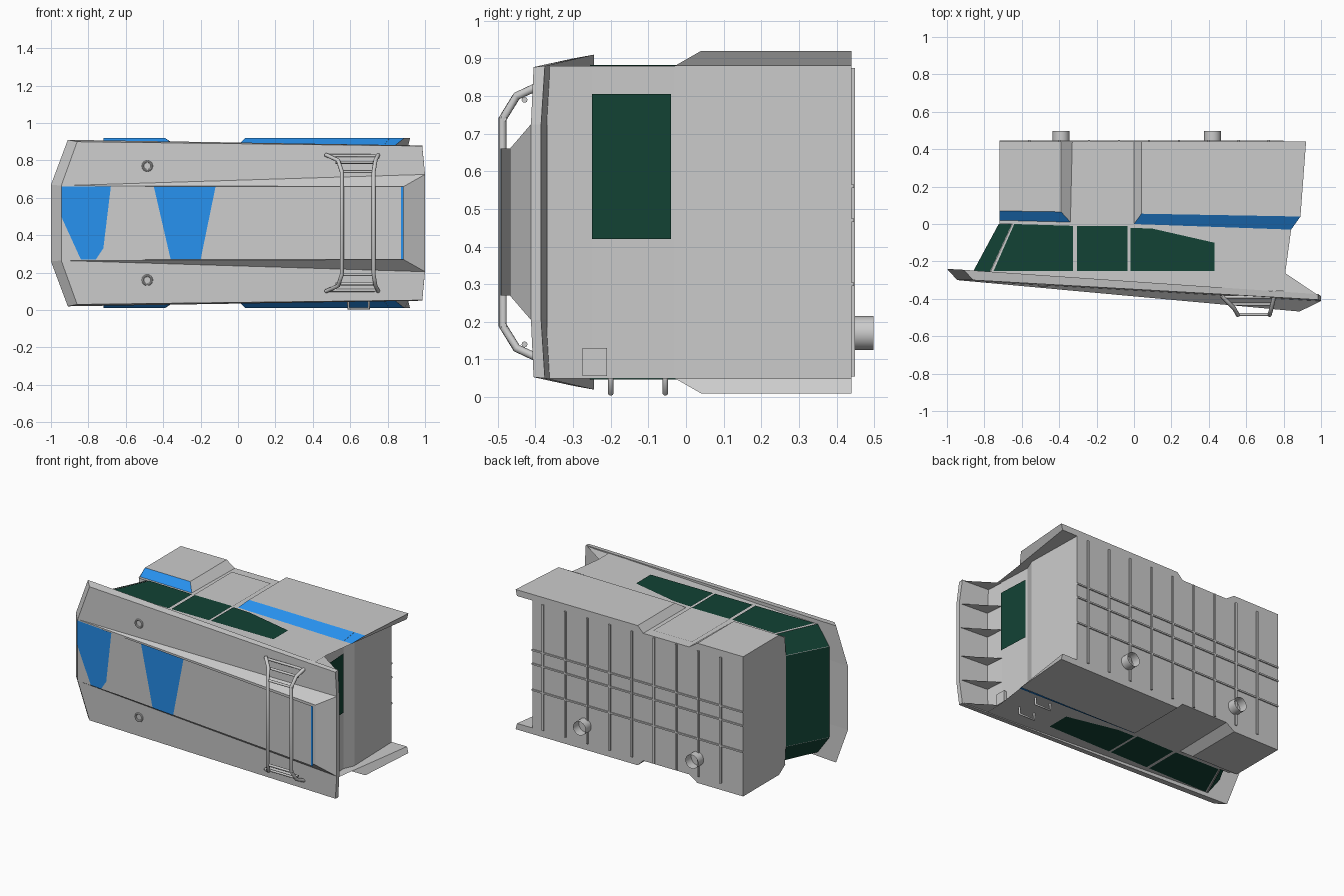
import bpy, bmesh, math
from mathutils import Vector

if "Cube" in bpy.data.objects:
    bpy.data.objects.remove(bpy.data.objects["Cube"])

C = 0.465  # mirror plane height; the cabin lies on its side


def material(name, rgb):
    m = bpy.data.materials.new(name)
    m.diffuse_color = (*rgb, 1)
    m.use_nodes = True
    m.node_tree.nodes["Principled BSDF"].inputs["Base Color"].default_value = m.diffuse_color
    return m


BLUE = material("blue_paint", (0.02, 0.28, 0.85))
GLASS = material("green_glass", (0.006, 0.055, 0.035))
FRAME = material("frame_grey", (0.42, 0.42, 0.42))
GREY = material("body_grey", (0.8, 0.8, 0.8))
WHITE = material("white_port", (1, 1, 1))


def flip(pts):
    return [(x, y, 2 * C - z) for x, y, z in reversed(pts)]


def finish(name, bm, mats=()):
    me = bpy.data.meshes.new(name)
    bm.to_mesh(me)
    bm.free()
    for m in mats:
        me.materials.append(m)
    ob = bpy.data.objects.new(name, me)
    bpy.context.collection.objects.link(ob)
    return ob


def shell(name, polys, mirror=False, mats=(), blue=()):
    """Join flat polygons; indices in blue take the second material."""
    bm = bmesh.new()
    for i, p in enumerate(polys):
        for q in ([p, flip(p)] if mirror else [p]):
            f = bm.faces.new([bm.verts.new(v) for v in q])
            f.material_index = 1 if i in blue else 0
    bmesh.ops.remove_doubles(bm, verts=bm.verts, dist=0.0005)
    bmesh.ops.recalc_face_normals(bm, faces=bm.faces)
    return finish(name, bm, mats)


def window(name, pts, out, rim=0.02, fill=GLASS):
    """Polygon with an inset rim, pushed slightly off its wall towards out."""
    bm = bmesh.new()
    o = Vector(out) * 0.004
    f = bm.faces.new([bm.verts.new(Vector(p) + o) for p in pts])
    f.normal_update()
    if f.normal.dot(o) < 0:
        f.normal_flip()
    bmesh.ops.inset_region(bm, faces=[f], thickness=rim, use_even_offset=True)
    for g in bm.faces:
        g.material_index = 1
    f.material_index = 0
    return finish(name, bm, (fill, FRAME))


def side(xy, z):
    return [(x, y, z) for x, y in xy]


def box(name, lo, hi):
    bm = bmesh.new()
    bmesh.ops.create_cube(bm, size=1)
    for v in bm.verts:
        v.co = [(a + b) / 2 + c * (b - a) for a, b, c in zip(lo, hi, v.co)]
    return finish(name, bm)


def tube(name, pts, r=0.01):
    cu = bpy.data.curves.new(name, 'CURVE')
    cu.dimensions = '3D'
    cu.bevel_depth, cu.bevel_resolution, cu.use_fill_caps = r, 2, True
    sp = cu.splines.new('POLY')
    sp.points.add(len(pts) - 1)
    for s, p in zip(sp.points, pts):
        s.co = (*p, 1)
    ob = bpy.data.objects.new(name, cu)
    bpy.context.collection.objects.link(ob)
    return ob


# side walls, running past the rear wall as thin plates
wall = [(-.72, .44), (.91, .44), (.84, -.03), (.81, -.25), (.81, -.36),
        (-.77, -.29), (-.77, -.26), (-.65, 0), (-.72, 0)]
shell("side_walls", [side(wall, .88)], True)

# widened lower side pads with blue sloping shoulders
for name, top, base in (
        ("front_pad", [(-.72, .44), (-.39, .44), (-.39, .065), (-.72, .07)],
         [(-.72, .44), (-.33, .44), (-.34, .01), (-.72, .02)]),
        ("rear_pad", [(.04, .44), (.92, .44), (.89, .04), (.04, .055)],
         [(0, .44), (.91, .44), (.84, -.03), (0, 0)])):
    T, B = side(top, .92), side(base, .88)
    quads = [T] + [[T[i], T[(i + 1) % 4], B[(i + 1) % 4], B[i]] for i in range(4)]
    shell(name, quads, True, (GREY, BLUE), (3,))

# floor with door notches
half = [(-.72, .92), (-.39, .92), (-.33, .88), (0, .88), (.04, .92), (.80, .92)]
floor = [(x, .44, z) for x, z in half]
shell("floor", [floor + flip(floor)])
for i in range(9):
    x = -.56 + i * .16
    box("floor_rib", (x - .006, .438, .055), (x + .006, .449, .875))
for z in (.30, .47, .56):
    box("floor_stringer", (-.72, .438, z - .005), (.8, .447, z + .005))

# front and rear end walls
front = [(-.72, .44, .92), (-.72, .07, .92), (-.72, .01, .88), (-.72, 0, .76)]
shell("front_wall", [front + flip(front)])
shell("front_ledge", [[(-.72, 0, .76), (-.65, 0, .88), (-.72, .01, .88)]], True)
ends = [(.80, .44, .92), (.81, .04, .92), (.78, -.03, .88), (.79, -.25, .88), (.80, -.37, .88)]
shell("rear_wall", [[a, b, (b[0], b[1], 2 * C - b[2]), (a[0], a[1], 2 * C - a[2])]
                    for a, b in zip(ends, ends[1:])])

# raked windscreen and angled corner panes
lo, hi = (-.72, 0, .76), (-.86, -.26, .76)
pane = [lo, hi] + flip([lo, hi])
shell("screen_wall", [pane])
window("windscreen", pane, (-.9, .45, 0), .03)
corner = [lo, (-.65, 0, .88), (-.77, -.26, .88), hi]
shell("corner_walls", [corner], True)
for pts, s in ((corner, 1), (flip(corner), -1)):
    window("corner_window", pts, (-.65, .33, .65 * s), .022)

# side windows, doors and portholes on both flanks
panes = [[(-.64, 0), (-.325, -.01), (-.325, -.25), (-.75, -.25)],
         [(.0, -.02), (.10, -.025), (.43, -.10), (.43, -.25), (-.02, -.25), (-.02, -.02)][1:] + [(-.02, -.02)],
         [(-.305, -.01), (-.035, -.01), (-.035, -.25), (-.305, -.25)]]
door = [(-.31, .38), (-.03, .38), (-.03, -.01), (-.31, -.01)]
for s in (1, -1):
    put = (lambda p: p) if s == 1 else flip
    for p in panes:
        window("side_window", put(side(p, .88)), (0, 0, s), .016)
    window("door", put(side(door, .88)), (0, 0, s), .014, GREY)
    port = [(-.55 + .018 * math.cos(a * math.pi / 8), .125 + .018 * math.sin(a * math.pi / 8))
            for a in range(16)]
    shell("porthole", [put(side(port, .922))], mats=(WHITE,))
window("rear_window", [(.783, -.04, .42), (.783, -.04, .805), (.793, -.25, .805), (.793, -.25, .42)],
       (1, 0, 0), .017)

# roof: visor, brim, side slopes, raised centre and soffit
A0, A1, A2 = (-1, -.24, .67), (-.91, -.245, .91), (.985, -.375, .88)
B0, B1 = (-.945, -.30, .665), (-.86, -.30, .90)
C0, C1 = (1, -.412, .725), (.985, -.405, .877)
E0 = (1, -.385, .725)
D1 = (.885, -.468, .66)


def across(a, b):
    return [a, b] + flip([a, b])


shell("roof", [[A0, A1, B1, B0], [A1, A2, C1, B1], [B0, B1, C1, C0],
               [B0, C0, D1], [A2, E0, C0, C1], [A0, E0, A2, A1]], True)
shell("roof_centre", [across(B0, D1), across(D1, C0), across(A0, B0),
                      across(E0, C0), across(A0, E0)])


# tilted roof sheet with blue patches
def tilt(xz, off=0):
    return [(x, -.303 - (x + .945) * .103 - off, z) for x, z in xz]


shell("roof_sheet", [tilt([(-.945, .66), (.885, .66), (.885, .27), (-.945, .27)])])
for p in ([(-.945, .66), (-.68, .66), (-.72, .33), (-.76, .27), (-.84, .27), (-.945, .5)],
          [(-.45, .66), (-.12, .66), (-.2, .27), (-.36, .27)],
          [(.872, .66), (.885, .66), (.885, .27), (.872, .27)]):
    shell("blue_roof_patch", [tilt(p, .002)], mats=(BLUE,))

# fins under the rear overhang
for z in (.055, .21, .37, .56, .72, .875):
    shell("overhang_fin", [[(.79, -.25, z), (.99, -.385, z), (.8, -.385, z)]])

# roof rack rails with cross bars
rails = []
for foot, rail in ((.47, .555), (.75, .725)):
    up = [(foot, -.385, .83), (rail - .02 if foot < .6 else rail + .01, -.45, .80),
          (rail, -.487, .74)]
    tube("roof_rack_rail", up + flip(up), .011)
for z in (.74, .79, .825):
    y = -.385 - (.83 - z) * 1.1
    w = .555 - max(0, z - .76) * 1.1
    for q in (z, 2 * C - z):
        tube("roof_rack_bar", [(w, y, q), (.735, y, q)], .008)

# ring vents on the roof
for z in (.77, .16):
    bpy.ops.mesh.primitive_torus_add(location=(-.485, -.327, z), rotation=(math.pi / 2, 0, 0),
                                     major_radius=.024, minor_radius=.006,
                                     major_segments=24, minor_segments=8)
    bpy.context.object.name = "roof_ring"

# open pipe stubs under the floor
for x in (-.39, .42):
    bpy.ops.mesh.primitive_cylinder_add(vertices=24, radius=.045, depth=.06, end_fill_type='NOTHING',
                                        location=(x, .468, .17), rotation=(math.pi / 2, 0, 0))
    bpy.context.object.name = "pipe_stub"
    bpy.ops.object.shade_smooth_by_angle()

# grab handles on the lower flank and the rear wall locker
for y in (-.2, -.055):
    tube("grab_handle", [(.59, y, .055), (.59, y, .009), (.70, y, .009), (.70, y, .055)], .007)
box("rear_locker", (.78, -.275, .056), (.81, -.21, .13))
